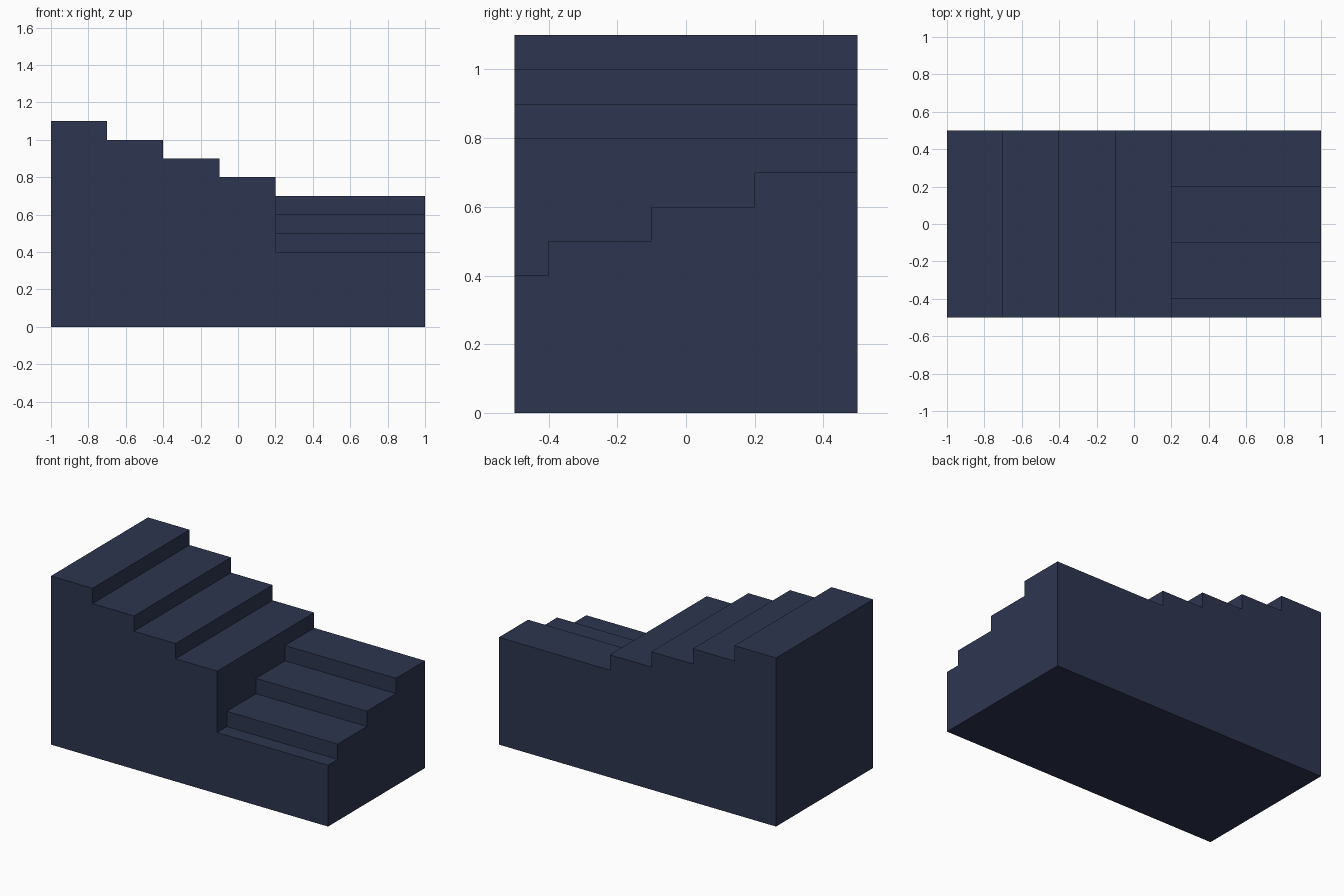
import bpy
import bmesh
from mathutils import Vector

cube = bpy.data.objects.get("Cube")
if cube:
    bpy.data.objects.remove(cube, do_unlink=True)

# One flat colour for the whole staircase
navy = bpy.data.materials.new("dark_navy")
navy.use_nodes = True
colour = (0.027, 0.036, 0.08, 1.0)
navy.diffuse_color = colour
navy.node_tree.nodes["Principled BSDF"].inputs["Base Color"].default_value = colour

RISE = 0.1


def stepped_profile(edges, first_height, rise):
    """Closed outline (distance, height) of a solid flight between the tread edges."""
    points = [(edges[0], 0.0)]
    height = first_height
    for start, end in zip(edges, edges[1:]):
        points += [(start, height), (end, height)]
        height += rise
    points.append((edges[-1], 0.0))
    return points


def extrude_profile(name, corners, direction):
    """Sweep a flat outline along a direction into a closed solid."""
    bm = bmesh.new()
    face = bm.faces.new([bm.verts.new(c) for c in corners])
    swept = bmesh.ops.extrude_face_region(bm, geom=[face], use_keep_orig=True)
    verts = [v for v in swept["geom"] if isinstance(v, bmesh.types.BMVert)]
    bmesh.ops.translate(bm, verts=verts, vec=Vector(direction))
    bmesh.ops.recalc_face_normals(bm, faces=bm.faces)
    mesh = bpy.data.meshes.new(name)
    bm.to_mesh(mesh)
    bm.free()
    mesh.materials.append(navy)
    obj = bpy.data.objects.new(name, mesh)
    bpy.context.collection.objects.link(obj)
    return obj


# Upper flight: four treads descending towards +x
upper = stepped_profile([-1.0, -0.7, -0.4, -0.1, 0.2], 1.1, -RISE)
extrude_profile("upper_flight", [(x, -0.5, z) for x, z in upper], (0, 1, 0))

# Lower flight: turns the corner, rising from the front to the landing at the back
lower = stepped_profile([-0.5, -0.4, -0.1, 0.2, 0.5], 0.4, RISE)
extrude_profile("lower_flight", [(0.2, y, z) for y, z in lower], (0.8, 0, 0))
